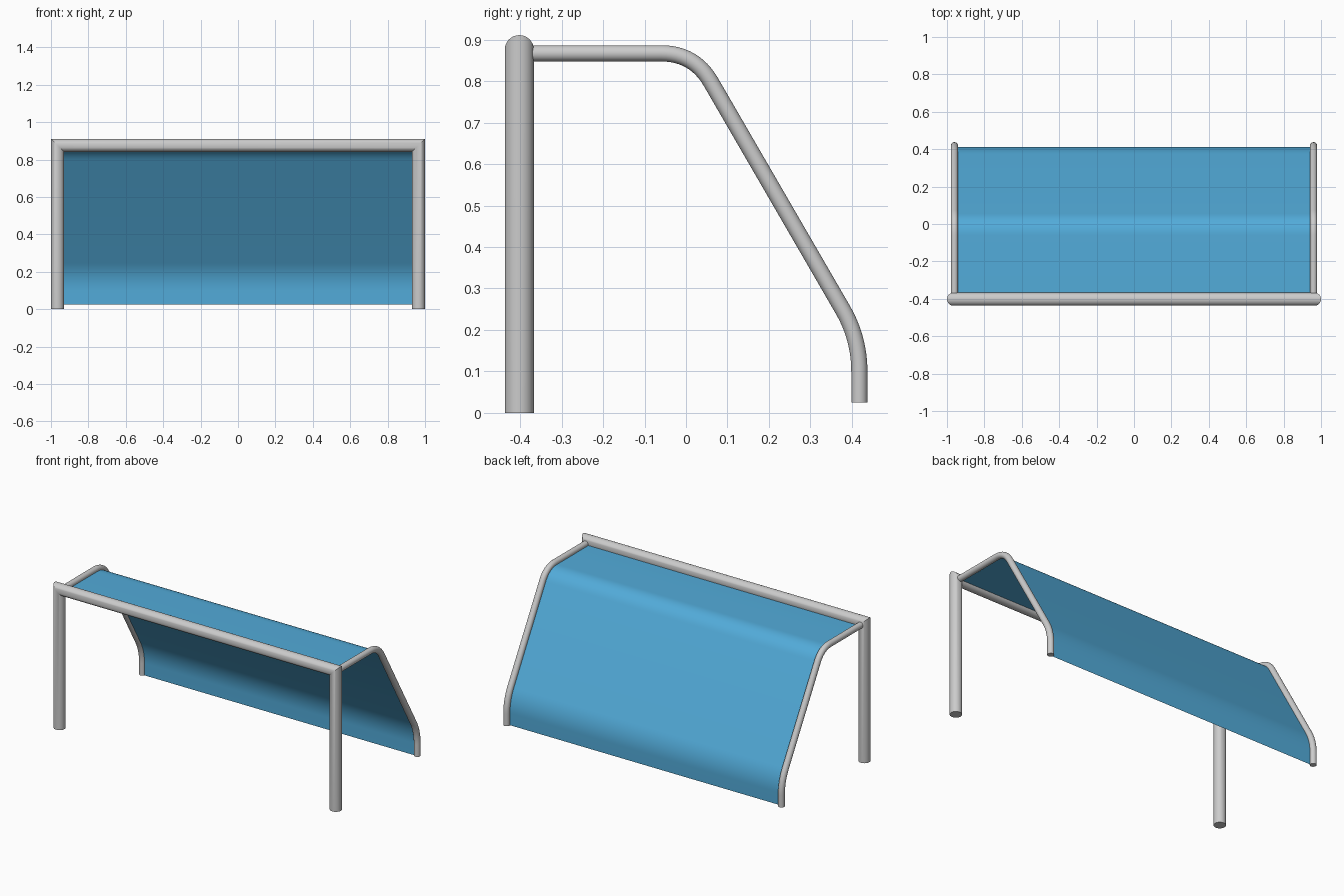
import bpy, bmesh
from math import cos, sin, pi, radians
from mathutils import Vector

cube = bpy.data.objects.get("Cube")
if cube:
    bpy.data.objects.remove(cube, do_unlink=True)


def material(name, rgb):
    m = bpy.data.materials.new(name)
    m.use_nodes = True
    m.diffuse_color = (*rgb, 1)
    bsdf = m.node_tree.nodes["Principled BSDF"]
    bsdf.inputs["Base Color"].default_value = (*rgb, 1)
    bsdf.inputs["Roughness"].default_value = 0.6
    return m


GREY = material("light grey metal", (0.6, 0.6, 0.6))
BLUE = material("sky blue net", (0.085, 0.41, 0.70))


def finish(bm, name, mat):
    mesh = bpy.data.meshes.new(name)
    bm.to_mesh(mesh)
    bm.free()
    mesh.materials.append(mat)
    obj = bpy.data.objects.new(name, mesh)
    bpy.context.collection.objects.link(obj)
    bpy.ops.object.select_all(action='DESELECT')
    obj.select_set(True)
    bpy.context.view_layer.objects.active = obj
    bpy.ops.object.shade_smooth_by_angle(angle=radians(35))
    return obj


def miters(path, binormal):
    """In-plane mitre offset for every point of a planar path."""
    result = []
    for i, p in enumerate(path):
        before = (p - path[i - 1]).normalized() if i else None
        after = (path[i + 1] - p).normalized() if i < len(path) - 1 else None
        before, after = before or after, after or before
        n1, n2 = binormal.cross(before), binormal.cross(after)
        n = (n1 + n2).normalized()
        result.append(n / n.dot(n1))
    return result


def tube(name, path, binormal, radius, sides=32):
    """Round tube with mitred joints and flat end caps."""
    bm = bmesh.new()
    rings = []
    for p, n in zip(path, miters(path, binormal)):
        angles = [2 * pi * k / sides for k in range(sides)]
        rings.append([bm.verts.new(p + radius * (cos(a) * n + sin(a) * binormal))
                      for a in angles])
    for r1, r2 in zip(rings, rings[1:]):
        for k in range(sides):
            j = (k + 1) % sides
            bm.faces.new((r1[k], r1[j], r2[j], r2[k]))
    bm.faces.new(rings[0])
    bm.faces.new(rings[-1])
    bmesh.ops.recalc_face_normals(bm, faces=bm.faces)
    return finish(bm, name, GREY)


def rounded(corners, reach, steps=12):
    """Replace the inner corners of a path with smooth bends."""
    path = [corners[0]]
    for a, b, c in zip(corners, corners[1:], corners[2:]):
        start = b + (a - b).normalized() * reach
        end = b + (c - b).normalized() * reach
        for i in range(steps + 1):
            t = i / steps
            path.append(start * (1 - t) ** 2 + b * 2 * t * (1 - t) + end * t * t)
    return path + [corners[-1]]


# Front frame: two posts and a crossbar with mitred corners
POST_X, POST_Y, BAR_Z, POST_R = 0.965, -0.402, 0.876, 0.035
tube("front_frame",
     [Vector((x, POST_Y, z)) for x, z in
      ((-POST_X, 0), (-POST_X, BAR_Z), (POST_X, BAR_Z), (POST_X, 0))],
     Vector((0, 1, 0)), POST_R)

# Side profile shared by the rear supports and the net
profile = rounded([Vector((0, y, z)) for y, z in
                   ((-0.385, 0.867), (0.02, 0.867), (0.418, 0.18), (0.418, 0.025))],
                  0.08)
SIDE_X, SIDE_R = 0.96, 0.0195
X_AXIS = Vector((1, 0, 0))
for side, sx in (("left", 1), ("right", -1)):
    tube(f"{side}_rear_support",
         [p + X_AXIS * sx * SIDE_X for p in profile], X_AXIS, SIDE_R)

# Net: one sheet stretched between the rear supports
bm = bmesh.new()
rows = []
for p, n in zip(profile, miters(profile, X_AXIS)):
    q = p - n * 0.006
    rows.append([bm.verts.new(q + X_AXIS * x) for x in (-0.95, 0.95)])
for (a, b), (c, d) in zip(rows, rows[1:]):
    bm.faces.new((a, b, d, c))
finish(bm, "net", BLUE)
